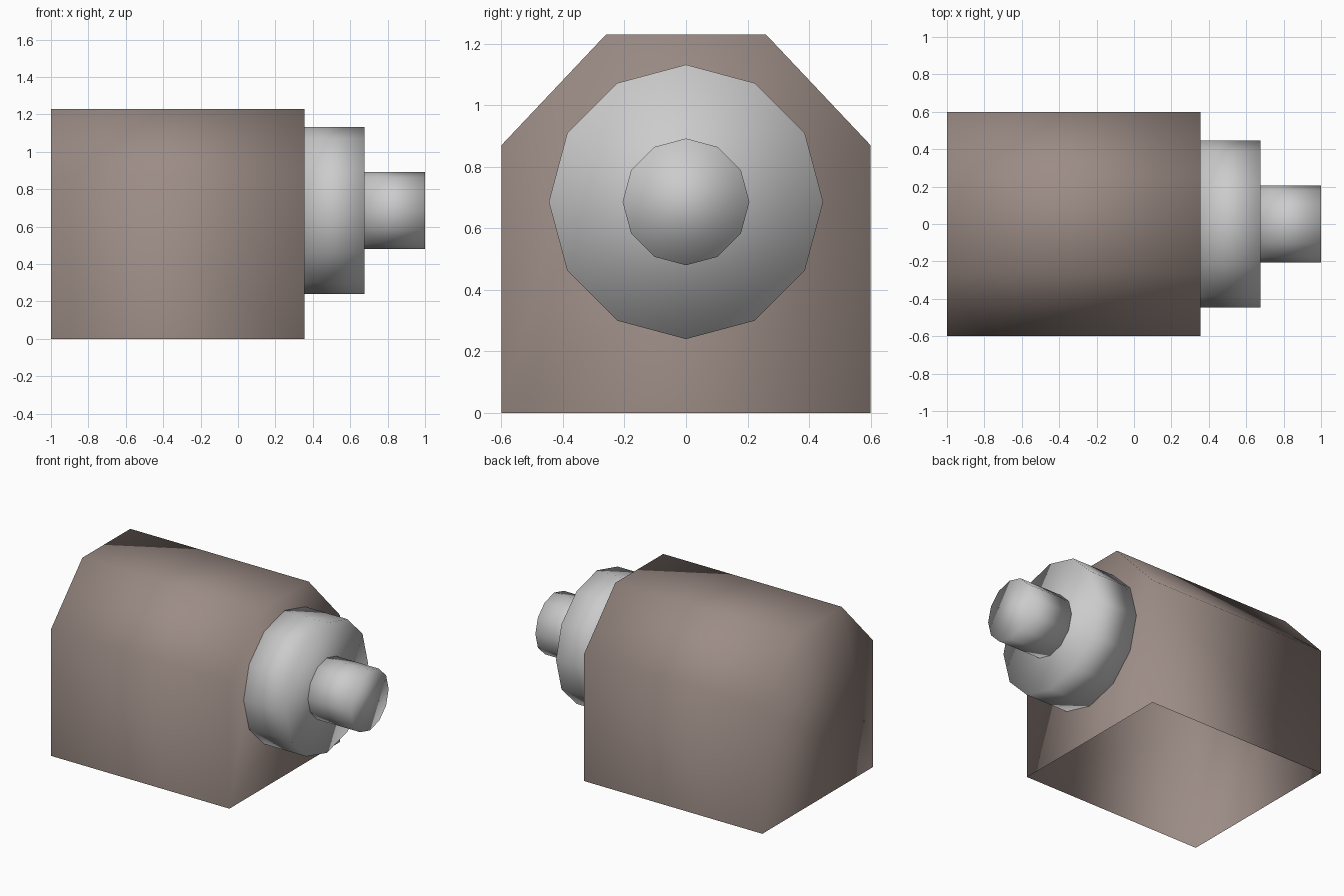
import bpy
import bmesh
from math import pi, sin, cos
from mathutils import Vector

cube = bpy.data.objects.get("Cube")
if cube:
    bpy.data.objects.remove(cube, do_unlink=True)


def make_material(name, colour):
    mat = bpy.data.materials.new(name)
    mat.use_nodes = True
    mat.diffuse_color = (*colour, 1)
    mat.node_tree.nodes["Principled BSDF"].inputs["Base Color"].default_value = (*colour, 1)
    return mat


def extrude_along_x(name, profile, x_start, x_end, mat, open_bottom=False):
    """Extrude a closed (y, z) profile along x, with smooth shading throughout."""
    bm = bmesh.new()
    cap = bm.faces.new([bm.verts.new((x_start, y, z)) for y, z in profile])
    result = bmesh.ops.extrude_face_region(bm, geom=[cap], use_keep_orig=True)
    moved = [g for g in result["geom"] if isinstance(g, bmesh.types.BMVert)]
    bmesh.ops.translate(bm, verts=moved, vec=Vector((x_end - x_start, 0, 0)))
    bmesh.ops.recalc_face_normals(bm, faces=bm.faces)
    if open_bottom:
        under = [f for f in bm.faces if all(v.co.z < 0.001 for v in f.verts)]
        bmesh.ops.delete(bm, geom=under, context='FACES_ONLY')
    for face in bm.faces:
        face.smooth = True
    mesh = bpy.data.meshes.new(name)
    bm.to_mesh(mesh)
    bm.free()
    mesh.materials.append(mat)
    obj = bpy.data.objects.new(name, mesh)
    bpy.context.collection.objects.link(obj)
    return obj


def circle(radius, z, sides=12):
    return [(radius * sin(2 * pi * i / sides), z + radius * cos(2 * pi * i / sides))
            for i in range(sides)]


brown = make_material("warm grey brown", (0.33, 0.26, 0.235))
grey = make_material("light grey", (0.6, 0.6, 0.6))

# Housing with bevelled upper corners and an open underside
half = [(0.6, 0), (0.6, 0.87), (0.26, 1.23)]
housing = half + [(-y, z) for y, z in reversed(half)]
extrude_along_x("housing", housing, -1, 0.355, brown, open_bottom=True)

# Collar and shaft stepping out from the end of the housing
AXIS_Z = 0.686
extrude_along_x("collar", circle(0.446, AXIS_Z), 0.355, 0.675, grey)
extrude_along_x("shaft", circle(0.206, AXIS_Z), 0.675, 1, grey)
